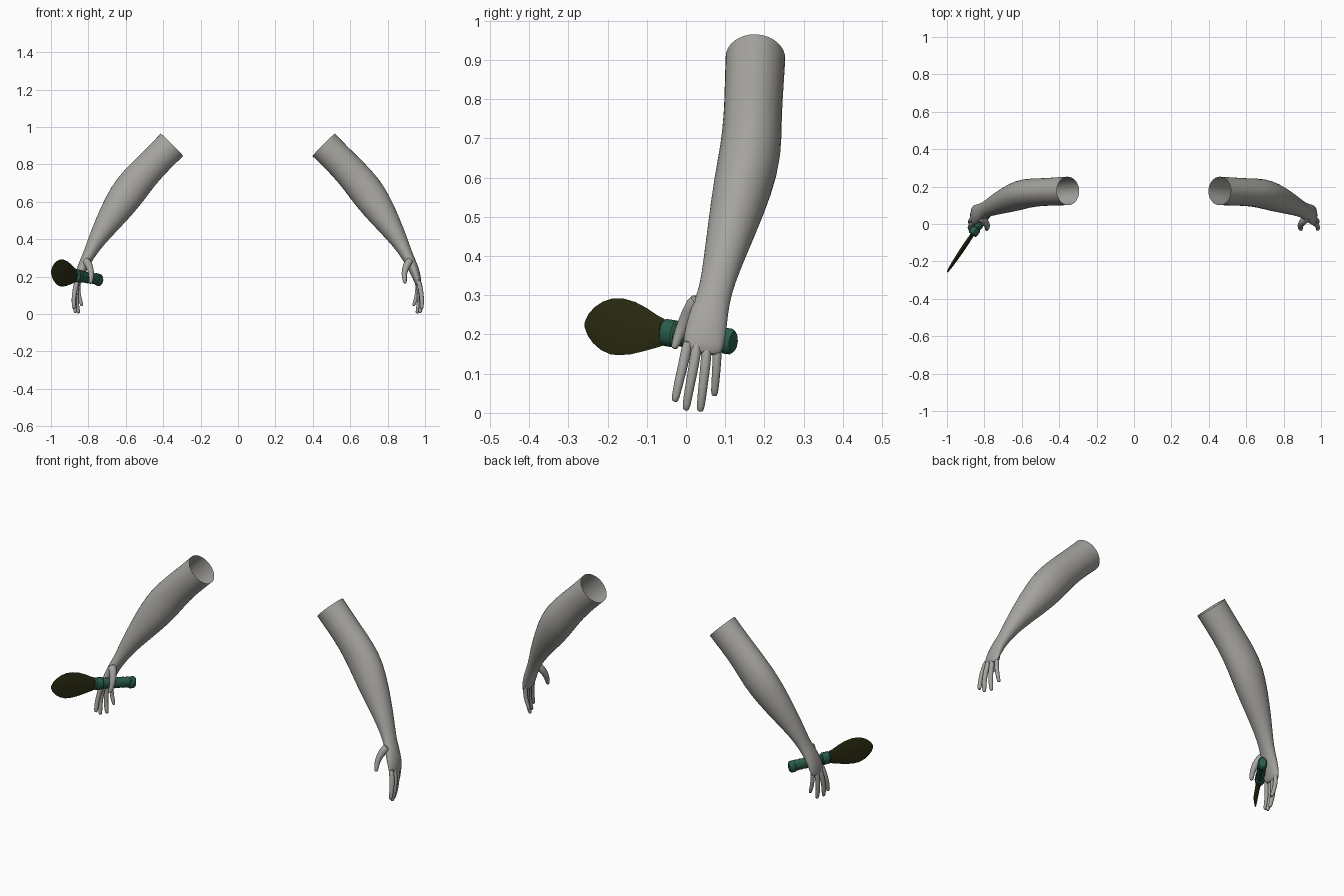
import bpy, bmesh, math
from mathutils import Vector

MIRROR = 0.105  # the left arm is the right arm with x -> MIRROR - x


def material(name, rgb):
    m = bpy.data.materials.new(name)
    m.diffuse_color = (*rgb, 1)
    return m


GREY = material("grey_skin", (0.38, 0.37, 0.345))
GREEN = material("dark_green", (0.022, 0.11, 0.072))
OLIVE = material("dark_olive", (0.024, 0.024, 0.006))


def loft(name, rings, ref, sides, mat, start=True, end=True, smooth=1, angle=60):
    """Skin elliptical rings (x, y, z, a, b); b is the radius along ref."""
    bm = bmesh.new()
    ref = Vector(ref)
    pts = [Vector(r[:3]) for r in rings]
    loops = []
    for i, r in enumerate(rings):
        t = (pts[min(i + 1, len(pts) - 1)] - pts[max(i - 1, 0)]).normalized()
        u = t.cross(ref).normalized()
        v = u.cross(t).normalized()
        loops.append([bm.verts.new(pts[i] + u * r[3] * math.cos(k * math.tau / sides)
                                   + v * r[4] * math.sin(k * math.tau / sides))
                      for k in range(sides)])
    for p, q in zip(loops, loops[1:]):
        for k in range(sides):
            n = (k + 1) % sides
            bm.faces.new((p[k], p[n], q[n], q[k]))
    if start:
        bm.faces.new(loops[0])
    if end:
        bm.faces.new(loops[-1])
    bmesh.ops.recalc_face_normals(bm, faces=bm.faces[:])
    me = bpy.data.meshes.new(name)
    bm.to_mesh(me)
    bm.free()
    me.materials.append(mat)
    ob = bpy.data.objects.new(name, me)
    bpy.context.collection.objects.link(ob)
    bpy.ops.object.select_all(action='DESELECT')
    ob.select_set(True)
    bpy.context.view_layer.objects.active = ob
    bpy.ops.object.shade_smooth_by_angle(angle=math.radians(angle))
    if smooth:
        sub = ob.modifiers.new("smooth", 'SUBSURF')
        sub.levels = sub.render_levels = smooth
    return ob


# Upper arm, elbow, forearm, wrist and palm
ARM = [
    (0.458, 0.177, 0.905, 0.087, 0.078),
    (0.525, 0.174, 0.838, 0.085, 0.077),
    (0.605, 0.170, 0.757, 0.088, 0.075),
    (0.680, 0.166, 0.668, 0.096, 0.081),
    (0.742, 0.145, 0.578, 0.088, 0.078),
    (0.811, 0.118, 0.475, 0.066, 0.064),
    (0.870, 0.092, 0.380, 0.044, 0.050),
    (0.905, 0.075, 0.310, 0.032, 0.042),
    (0.932, 0.060, 0.260, 0.029, 0.049),
    (0.952, 0.050, 0.210, 0.025, 0.054),
    (0.963, 0.043, 0.168, 0.019, 0.053),
    (0.966, 0.041, 0.148, 0.011, 0.046),
]

# Each digit: points from the root to the tip, root radius, tip radius
DIGITS = {
    "thumb": ([(0.925, 0.035, 0.295), (0.900, 0.010, 0.260),
               (0.886, -0.012, 0.215), (0.894, -0.031, 0.163)], 0.026, 0.011),
    "index_finger": ([(0.960, 0.006, 0.190), (0.977, -0.004, 0.135),
                      (0.984, -0.018, 0.080), (0.982, -0.029, 0.028)], 0.015, 0.011),
    "middle_finger": ([(0.963, 0.030, 0.190), (0.979, 0.021, 0.125),
                       (0.982, 0.009, 0.065), (0.973, -0.001, 0.006)], 0.015, 0.011),
    "ring_finger": ([(0.961, 0.055, 0.190), (0.971, 0.050, 0.125),
                     (0.970, 0.043, 0.065), (0.957, 0.036, 0.003)], 0.015, 0.011),
    "little_finger": ([(0.957, 0.080, 0.190), (0.961, 0.079, 0.135),
                       (0.954, 0.076, 0.090), (0.938, 0.072, 0.043)], 0.013, 0.010),
}


def digit_rings(points, r0, r1):
    """Taper along the points and round off the tip."""
    rings = []
    for i, p in enumerate(points):
        r = r0 + (r1 - r0) * i / (len(points) - 1)
        rings.append((*p, r, r))
    a, b = Vector(points[-2]), Vector(points[-1])
    d = (b - a).normalized()
    rings[-1] = (*(b - d * r1 * 0.7), r1, r1)
    rings.append((*b, r1 * 0.6, r1 * 0.6))
    return rings


for side in ("right", "left"):
    def place(rings):
        if side == "right":
            return rings
        return [(MIRROR - r[0], *r[1:]) for r in rings]
    loft(side + "_arm", place(ARM), (0, 1, 0), 16, GREY, start=False)
    for name, (points, r0, r1) in DIGITS.items():
        loft(f"{side}_{name}", place(digit_rings(points, r0, r1)), (0, 1, 0), 10, GREY)


def along(y, z):
    """Point on the knife's slanted centre line."""
    return (-0.86 + (y + 0.05) * (0.67 if y < -0.05 else 0.73), y, z)


# Handle: collar, banded grip and pommel (y, z, radius scale)
HANDLE = [(-0.058, 0.205, 0.85), (-0.053, 0.205, 1.05), (-0.026, 0.201, 1.05),
          (-0.022, 0.200, 0.85)]
for i in range(6):
    y = -0.018 + i * 0.019
    HANDLE += [(y, 0.200 - 0.11 * (y + 0.02), 0.86),
               (y + 0.010, 0.200 - 0.11 * (y + 0.03), 0.95)]
HANDLE += [(0.094, 0.185, 0.85), (0.098, 0.184, 1.0), (0.114, 0.182, 1.0),
           (0.121, 0.181, 0.78)]
loft("knife_handle", [(*along(y, z), 0.024 * s, 0.033 * s) for y, z, s in HANDLE],
     (0, 0, 1), 12, GREEN, smooth=0, angle=35)

# Leaf-shaped blade (y, top, bottom, half thickness)
BLADE = [(-0.045, 0.233, 0.175, 0.010), (-0.075, 0.248, 0.165, 0.011),
         (-0.105, 0.267, 0.156, 0.012), (-0.135, 0.283, 0.149, 0.012),
         (-0.165, 0.292, 0.147, 0.011), (-0.190, 0.292, 0.149, 0.010),
         (-0.215, 0.284, 0.161, 0.009), (-0.235, 0.270, 0.178, 0.007),
         (-0.250, 0.252, 0.198, 0.005), (-0.258, 0.233, 0.218, 0.002)]
loft("knife_blade", [(*along(y, (t + b) / 2), w, (t - b) / 2) for y, t, b, w in BLADE],
     (0, 0, 1), 4, OLIVE, smooth=0, angle=35)
